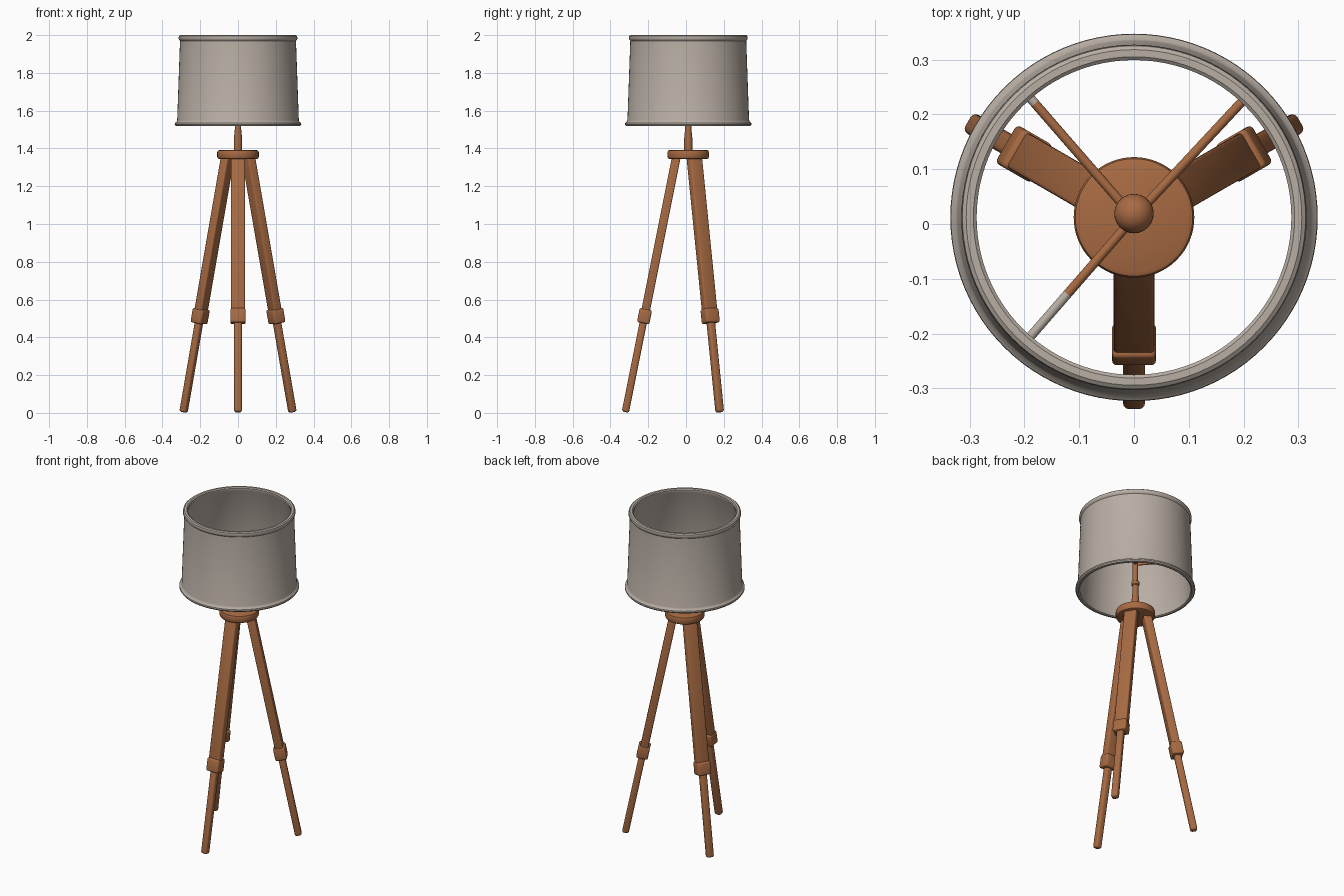
import bpy, bmesh, math
from mathutils import Vector, Matrix

cube = bpy.data.objects.get("Cube")
if cube:
    bpy.data.objects.remove(cube, do_unlink=True)

CENTRE = Vector((0, 0.012, 0))


def material(name, rgb):
    m = bpy.data.materials.new(name)
    m.use_nodes = True
    m.diffuse_color = (*rgb, 1)
    m.node_tree.nodes["Principled BSDF"].inputs["Base Color"].default_value = (*rgb, 1)
    return m


WOOD = material("warm_wood", (0.39, 0.145, 0.055))
FABRIC = material("grey_fabric", (0.48, 0.42, 0.37))


def finish(bm, name, mat):
    bmesh.ops.recalc_face_normals(bm, faces=bm.faces[:])
    mesh = bpy.data.meshes.new(name)
    bm.to_mesh(mesh)
    bm.free()
    mesh.materials.append(mat)
    ob = bpy.data.objects.new(name, mesh)
    bpy.context.collection.objects.link(ob)
    bpy.ops.object.select_all(action='DESELECT')
    ob.select_set(True)
    bpy.context.view_layer.objects.active = ob
    bpy.ops.object.shade_smooth_by_angle(angle=math.radians(35))
    return ob


def lathe(name, profile, mat, closed=False, steps=64):
    """Spin (radius, height) points around the lamp axis."""
    bm = bmesh.new()
    verts = [bm.verts.new(CENTRE + Vector((r, 0, z))) for r, z in profile]
    edges = [bm.edges.new(p) for p in zip(verts, verts[1:])]
    if closed:
        edges.append(bm.edges.new((verts[-1], verts[0])))
    bmesh.ops.spin(bm, geom=verts + edges, cent=CENTRE, axis=(0, 0, 1),
                   angle=math.tau, steps=steps)
    bmesh.ops.remove_doubles(bm, verts=bm.verts[:], dist=0.0001)
    return finish(bm, name, mat)


def polar(radius, angle, z):
    return CENTRE + Vector((radius * math.cos(angle), radius * math.sin(angle), z))


def beam(name, start, end, angle, width, depth, bevel, mat):
    """Rounded bar between two points, its width lying across the given heading."""
    along = (end - start).normalized()
    side = Vector((-math.sin(angle), math.cos(angle), 0))
    out = side.cross(along)
    frame = Matrix((side, out, along)).transposed().to_4x4()
    frame.translation = (start + end) / 2
    bm = bmesh.new()
    bmesh.ops.create_cube(bm, size=1)
    bmesh.ops.scale(bm, vec=(width, depth, (end - start).length), verts=bm.verts)
    bmesh.ops.bevel(bm, geom=bm.edges[:], offset=bevel, segments=3, profile=0.5,
                    affect='EDGES')
    bm.transform(frame)
    return finish(bm, name, mat)


def rod(name, start, end, radius, mat):
    along = end - start
    bm = bmesh.new()
    bmesh.ops.create_cone(bm, cap_ends=True, segments=16, radius1=radius,
                          radius2=radius, depth=along.length)
    turn = along.to_track_quat('Z', 'Y').to_matrix().to_4x4()
    bm.transform(Matrix.Translation((start + end) / 2) @ turn)
    return finish(bm, name, mat)


# Tripod: each leg has a wide upper bar, a collar and a slim lower bar
FOOT_R, TOP_R, TOP_Z = 0.334, 0.062, 1.36


def leg_point(z, angle):
    t = z / TOP_Z
    return polar(FOOT_R + (TOP_R - FOOT_R) * t, angle, z)


for label, degrees in (("front", 270), ("left", 30), ("right", 150)):
    a = math.radians(degrees)
    beam(label + "_lower_leg", leg_point(0.004, a), leg_point(0.62, a), a,
         0.04, 0.038, 0.011, WOOD)
    beam(label + "_collar", leg_point(0.475, a), leg_point(0.55, a), a,
         0.08, 0.066, 0.009, WOOD)
    beam(label + "_upper_leg", leg_point(0.485, a), leg_point(TOP_Z, a), a,
         0.074, 0.046, 0.007, WOOD)

# Round hub on top of the legs
lathe("hub", [(0, 1.343), (0.098, 1.343), (0.106, 1.347), (0.11, 1.355),
              (0.11, 1.38), (0.107, 1.388), (0.1, 1.391), (0, 1.391)], WOOD)

# Stem with ball finial
lathe("stem", [(0, 1.385), (0.022, 1.385), (0.022, 1.45), (0.017, 1.5),
               (0.017, 1.55), (0.022, 1.555), (0.022, 1.575), (0.015, 1.58),
               (0.015, 1.73), (0, 1.73)], WOOD, steps=24)
bm = bmesh.new()
bmesh.ops.create_uvsphere(bm, u_segments=24, v_segments=16, radius=0.036)
bm.transform(Matrix.Translation(CENTRE + Vector((0, 0.007, 1.735))))
finish(bm, "finial", WOOD)

# Arms that carry the shade, with fabric-coloured tips
for label, degrees, z, split in (("back_left", 47, 1.69, 0.3),
                                 ("back_right", 131, 1.69, 0.275),
                                 ("front_right", 229, 1.565, 0.185)):
    a = math.radians(degrees)
    rod(label + "_arm", polar(0, a, z), polar(split, a, z), 0.0085, WOOD)
    if split < 0.3:
        rod(label + "_arm_tip", polar(split, a, z), polar(0.305, a, z), 0.0085, FABRIC)

# Drum shade: tapered wall with a rolled bead at both rims
lathe("shade", [(0.31, 1.522), (0.318, 1.518), (0.33, 1.52), (0.335, 1.527),
                (0.334, 1.535), (0.325, 1.542), (0.322, 1.55), (0.307, 1.97),
                (0.312, 1.976), (0.315, 1.984), (0.313, 1.995), (0.306, 2.0),
                (0.293, 2.0), (0.287, 1.995), (0.287, 1.98), (0.294, 1.97),
                (0.31, 1.545)], FABRIC, closed=True, steps=96)
